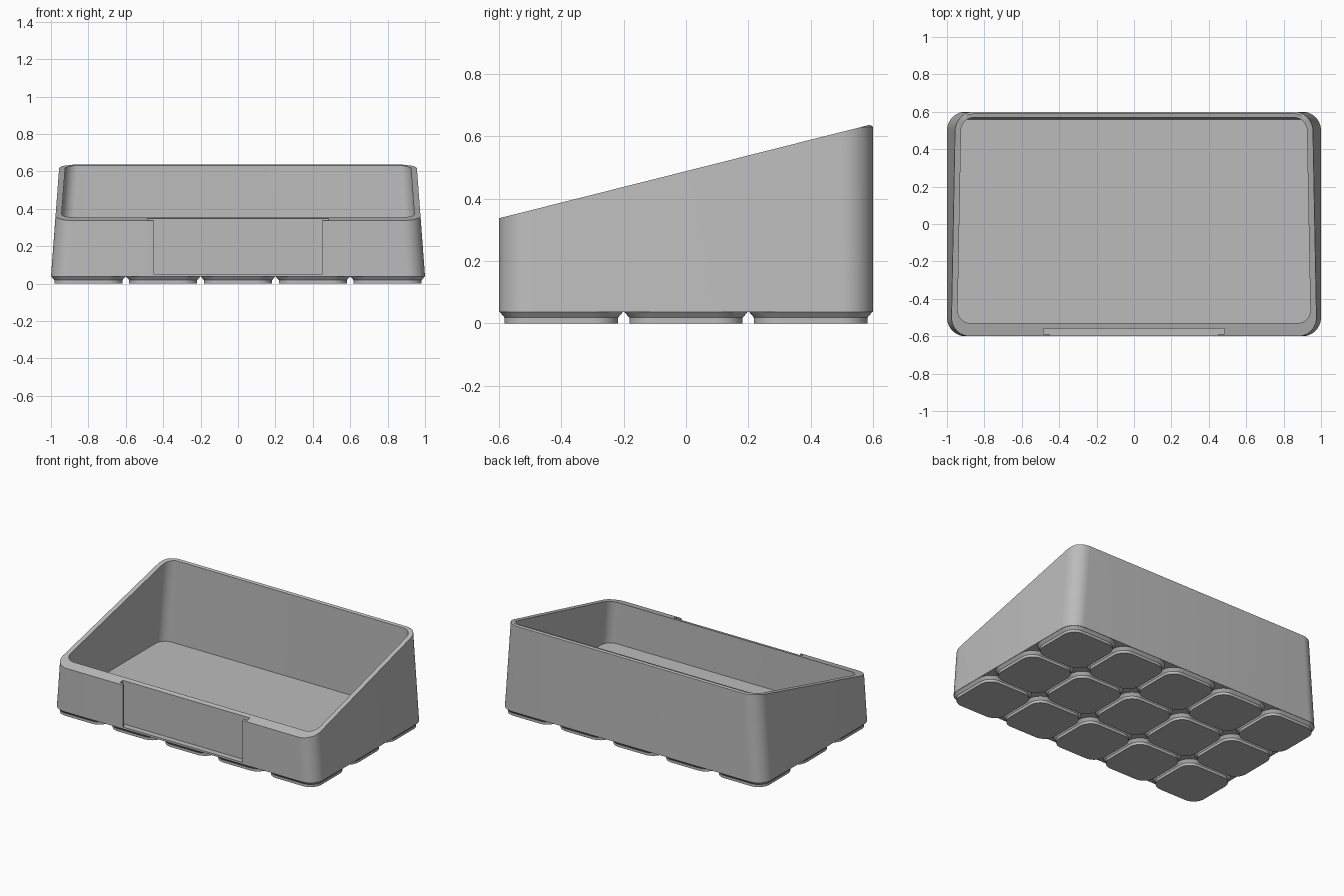
import bpy, bmesh, math

cube = bpy.data.objects.get("Cube")
if cube:
    bpy.data.objects.remove(cube)

mat = bpy.data.materials.new("grey plastic")
mat.use_nodes = True
GREY = (0.5, 0.5, 0.5, 1)
mat.diffuse_color = GREY
mat.node_tree.nodes["Principled BSDF"].inputs["Base Color"].default_value = GREY

BASE, FLOOR, DRAFT = 0.037, 0.07, 0.075


def rim(y):
    """Height of the sloping rim."""
    return 0.488 + 0.252 * y


def ring(hx, y0, y1, r, height, draft=0.0, cx=0.0):
    """Rounded rectangle; side points lean inward with height."""
    pts = []
    steps = 10
    corners = [(1, y1, -1), (-1, y1, -1), (-1, y0, 1), (1, y0, 1)]
    for q, (sx, y, sy) in enumerate(corners):
        for i in range(steps + 1):
            a = (q + i / steps) * math.pi / 2
            py = y + sy * r + r * math.sin(a)
            z = height(py) if callable(height) else height
            px = sx * (hx - draft * (z - BASE) - r) + r * math.cos(a)
            pts.append((cx + px, py, z))
    return pts


def loft(name, rings):
    """Skin a stack of rings and cap both ends."""
    bm = bmesh.new()
    loops = [[bm.verts.new(p) for p in pts] for pts in rings]
    n = len(loops[0])
    for a, b in zip(loops, loops[1:]):
        for i in range(n):
            j = (i + 1) % n
            bm.faces.new((a[i], a[j], b[j], b[i]))
    bm.faces.new(loops[0][::-1])
    bm.faces.new(loops[-1])
    bmesh.ops.recalc_face_normals(bm, faces=bm.faces)
    mesh = bpy.data.meshes.new(name)
    bm.to_mesh(mesh)
    bm.free()
    mesh.materials.append(mat)
    obj = bpy.data.objects.new(name, mesh)
    bpy.context.collection.objects.link(obj)
    return obj


def smooth(obj):
    bpy.ops.object.select_all(action='DESELECT')
    obj.select_set(True)
    bpy.context.view_layer.objects.active = obj
    bpy.ops.object.shade_smooth_by_angle(angle=math.radians(25))


# Bin body: outer wall, sloped rim with a small rear bevel, cavity and floor
body = loft("bin_body", [
    ring(1.0, -0.6, 0.6, 0.1, BASE, DRAFT),
    ring(1.0, -0.6, 0.6, 0.1, lambda y: min(rim(y), 0.63), DRAFT),
    ring(0.99, -0.59, 0.59, 0.09, rim, DRAFT),
    ring(0.968, -0.53, 0.57, 0.07, rim, DRAFT),
    ring(0.968, -0.53, 0.56, 0.07, FLOOR, DRAFT),
])

# T-shaped label slot in the front wall, open at the top
half = [(0.453, -0.65), (0.453, -0.587), (0.483, -0.587), (0.483, -0.56)]
outline = half + [(-x, y) for x, y in reversed(half)]
cutter = loft("slot_cutter", [[(x, y, z) for x, y in outline] for z in (0.05, 0.8)])
cutter.hide_render = True
mod = body.modifiers.new("label_slot", 'BOOLEAN')
mod.operation = 'DIFFERENCE'
mod.solver = 'EXACT'
mod.object = cutter
bpy.context.view_layer.objects.active = body
bpy.ops.object.modifier_apply(modifier=mod.name)
bpy.data.objects.remove(cutter)
smooth(body)

# Grid of stepped feet
for col in range(5):
    for row in range(3):
        x, y = (col - 2) * 0.4, (row - 1) * 0.4
        profile = [(0.182, 0.0), (0.182, 0.018), (0.198, BASE)]
        foot = loft(f"foot_{col + 1}_{row + 1}", [
            ring(h, y - h, y + h, h - 0.1, z, cx=x) for h, z in profile])
        smooth(foot)
